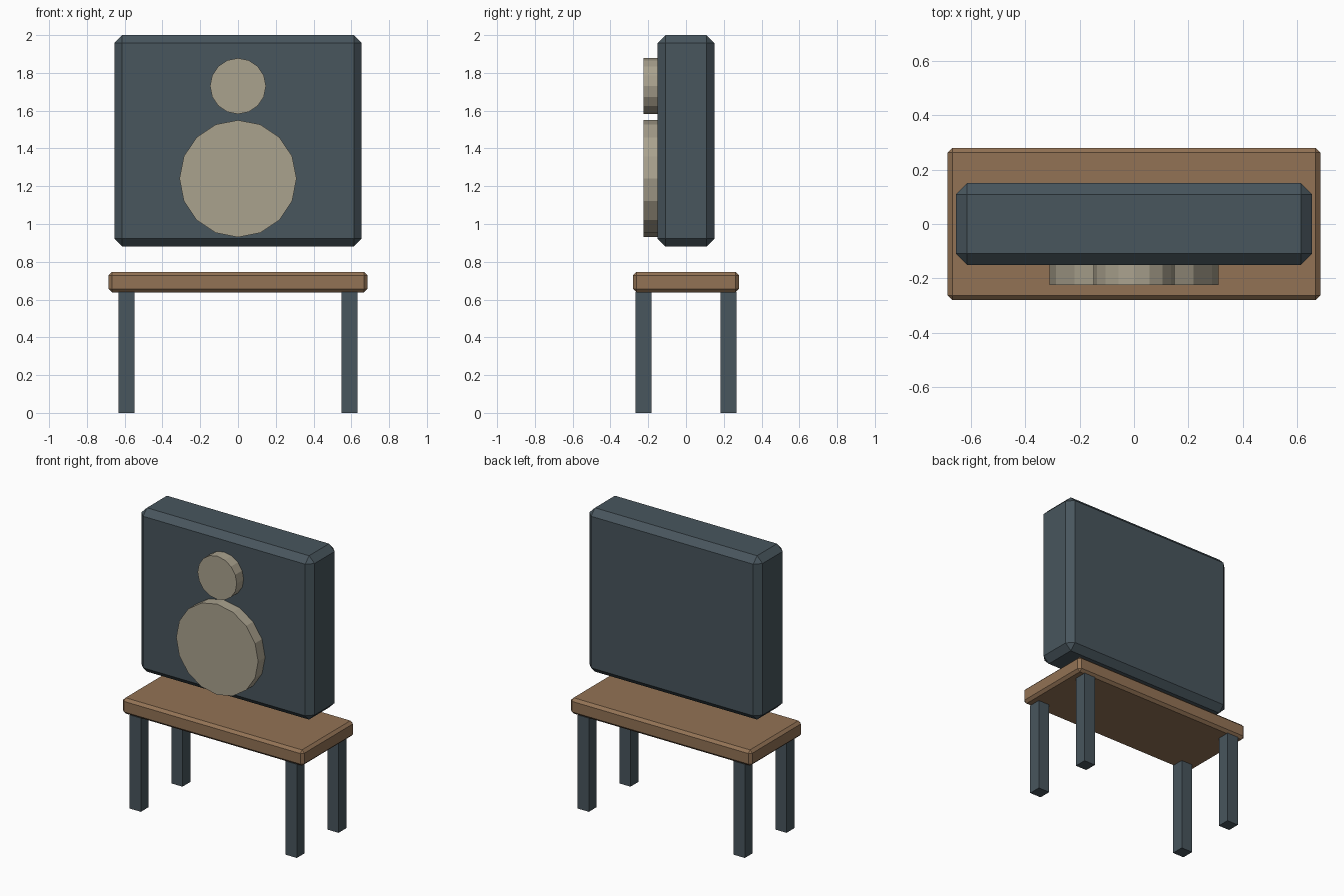
import bpy
import math

if "Cube" in bpy.data.objects:
    bpy.data.objects.remove(bpy.data.objects["Cube"])


def material(name, rgb):
    mat = bpy.data.materials.new(name)
    mat.diffuse_color = (*rgb, 1.0)
    mat.use_nodes = True
    mat.node_tree.nodes["Principled BSDF"].inputs["Base Color"].default_value = mat.diffuse_color
    return mat


slate = material("slate", (0.065, 0.092, 0.11))
wood = material("wood", (0.29, 0.17, 0.09))
cream = material("cream", (0.40, 0.36, 0.27))


def box(name, centre, size, mat, chamfer=0.0):
    bpy.ops.mesh.primitive_cube_add(size=1, location=centre)
    obj = bpy.context.object
    obj.name = name
    obj.scale = size
    bpy.ops.object.transform_apply(location=False, rotation=False, scale=True)
    obj.data.materials.append(mat)
    if chamfer:
        bevel = obj.modifiers.new("chamfer", 'BEVEL')
        bevel.width = chamfer
        bevel.segments = 1
    return obj


def disc(name, z, radius, y_front, y_back):
    bpy.ops.mesh.primitive_cylinder_add(
        vertices=16, radius=radius, depth=y_back - y_front,
        location=(0, (y_front + y_back) / 2, z), rotation=(math.pi / 2, 0, 0))
    obj = bpy.context.object
    obj.name = name
    obj.data.materials.append(cream)
    return obj


# Floating cabinet with chamfered edges
box("cabinet", (0, 0, 1.44), (1.31, 0.30, 1.12), slate, 0.042)

# Speaker discs on the cabinet front
disc("large_speaker", 1.24, 0.31, -0.225, -0.145)
disc("small_speaker", 1.73, 0.148, -0.225, -0.145)

# Stand: chamfered top and four square legs
box("stand_top", (0, 0, 0.692), (1.37, 0.56, 0.108), wood, 0.018)
for side, sx in (("left", -1), ("right", 1)):
    for end, sy in (("front", -1), ("back", 1)):
        box(f"{end}_{side}_leg", (sx * 0.59, sy * 0.225, 0.32),
            (0.085, 0.085, 0.64), slate)
